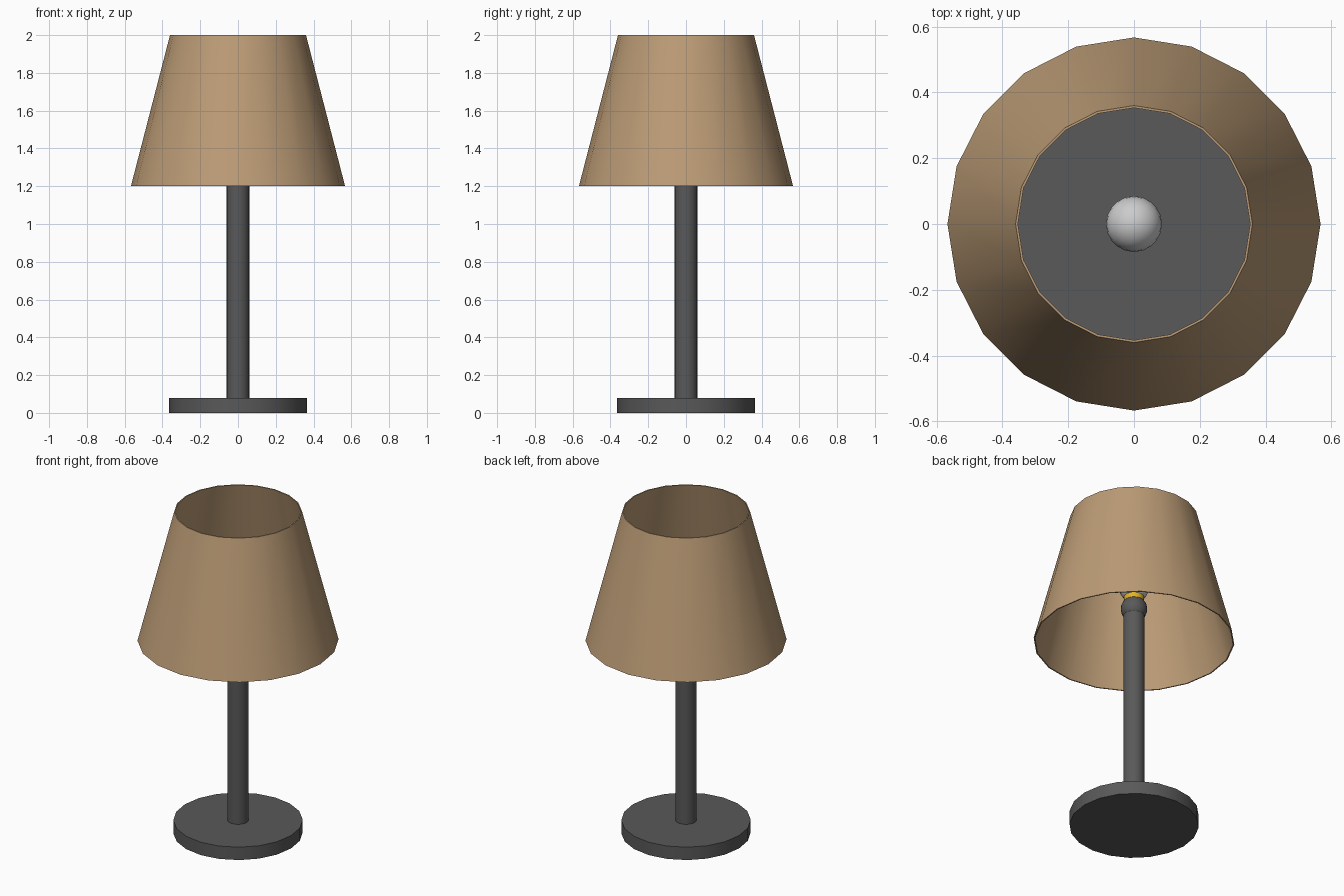
import bpy, math

if "Cube" in bpy.data.objects:
    bpy.data.objects.remove(bpy.data.objects["Cube"])

SIDES = 20


def material(name, rgb):
    m = bpy.data.materials.new(name)
    m.diffuse_color = (*rgb, 1)
    m.use_nodes = True
    m.node_tree.nodes["Principled BSDF"].inputs["Base Color"].default_value = m.diffuse_color
    return m


dark = material("dark_metal", (0.1, 0.1, 0.1))
fabric = material("tan_fabric", (0.5, 0.33, 0.18))
brass = material("brass", (0.75, 0.45, 0.02))


def finish(name, mat):
    ob = bpy.context.object
    ob.name = name
    if mat:
        ob.data.materials.append(mat)
    bpy.ops.object.shade_smooth_by_angle(angle=math.radians(35))
    return ob


def cylinder(name, r, z0, z1, mat):
    bpy.ops.mesh.primitive_cylinder_add(vertices=SIDES, radius=r, depth=z1 - z0,
                                        location=(0, 0, (z0 + z1) / 2))
    return finish(name, mat)


def ball(name, r, z, mat):
    bpy.ops.mesh.primitive_uv_sphere_add(segments=SIDES, ring_count=12, radius=r,
                                         location=(0, 0, z))
    return finish(name, mat)


# Foot and stem
cylinder("base", 0.365, 0, 0.08, dark)
cylinder("stem", 0.06, 0.08, 1.41, dark)

# Lamp holder: rounded collar, brass socket and bulb
ball("collar", 0.075, 1.41, dark)
cylinder("socket", 0.057, 1.41, 1.49, brass)
ball("bulb", 0.085, 1.55, None)

# Thin open conical shade; outer skin and inner skin joined at both rims
T = 0.007
profile = [(0.567, 1.2), (0.36, 2.0), (0.36 - T, 2.0), (0.567 - T, 1.2)]
n = len(profile)
verts = [(r * math.cos(2 * math.pi * i / SIDES), r * math.sin(2 * math.pi * i / SIDES), z)
         for i in range(SIDES) for r, z in profile]
faces = [(i * n + k, (i + 1) % SIDES * n + k,
          (i + 1) % SIDES * n + (k + 1) % n, i * n + (k + 1) % n)
         for i in range(SIDES) for k in range(n)]
mesh = bpy.data.meshes.new("shade")
mesh.from_pydata(verts, [], faces)
shade = bpy.data.objects.new("shade", mesh)
bpy.context.collection.objects.link(shade)
bpy.ops.object.select_all(action='DESELECT')
shade.select_set(True)
bpy.context.view_layer.objects.active = shade
finish("shade", fabric)
